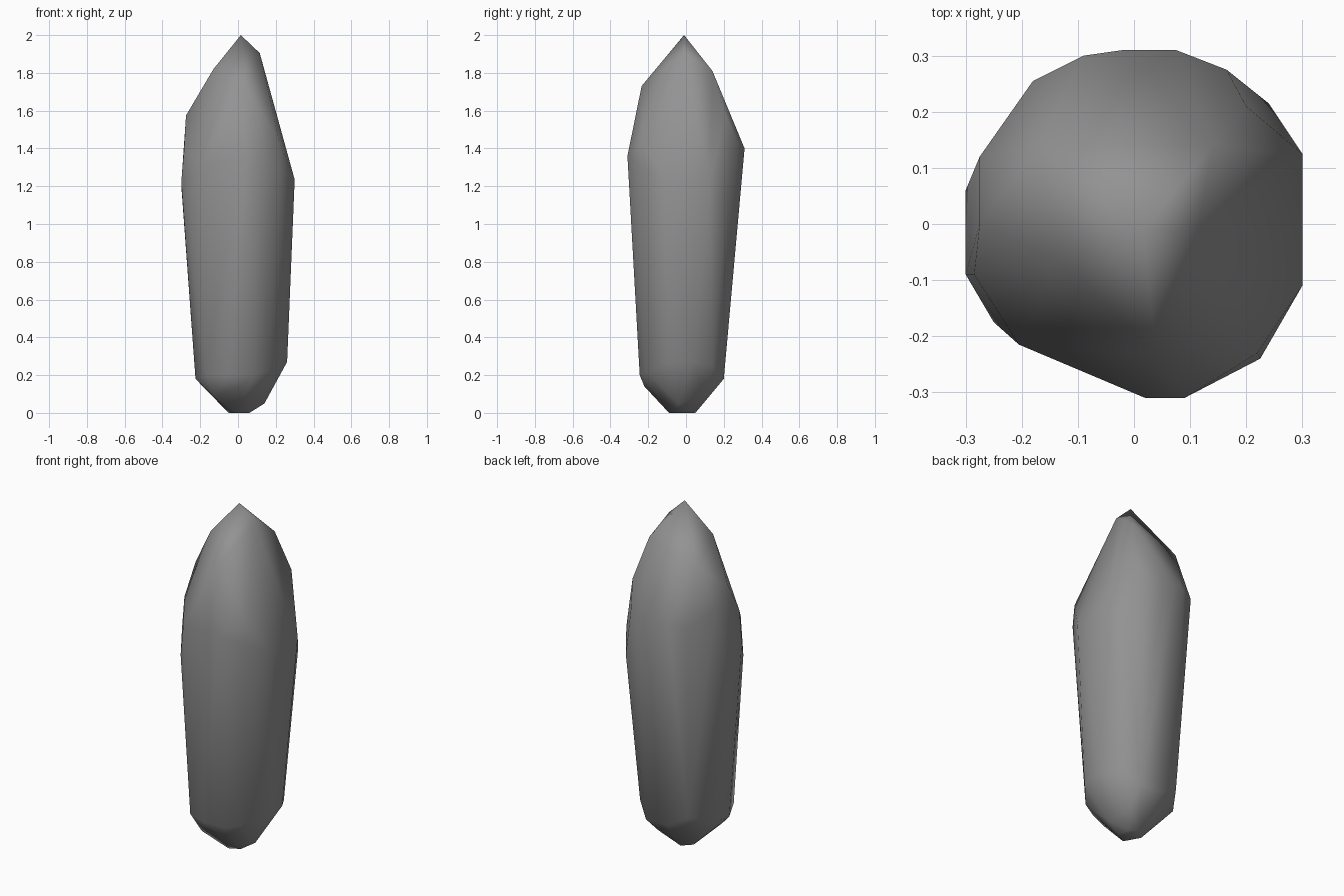
import bpy, bmesh, math

# Crystal corners, from the pointed tip down to the small foot
tip = [(0.015, -0.01, 2.0), (0.115, -0.01, 1.905), (0.14, 0.14, 1.81),
       (-0.13, -0.065, 1.82), (-0.17, 0.14, 1.72), (0.04, -0.235, 1.73)]
shoulder = [(-0.275, 0.12, 1.48), (-0.275, 0.0, 1.575), (0.20, 0.21, 1.575),
            (-0.09, 0.30, 1.42), (-0.285, -0.09, 1.40), (0.22, -0.23, 1.43)]
girdle = [(-0.30, 0.06, 1.20), (-0.30, -0.09, 1.22), (-0.18, 0.255, 1.40),
          (-0.02, 0.31, 1.40), (0.075, 0.31, 1.40), (0.165, 0.275, 1.43),
          (0.24, 0.215, 1.12), (0.30, 0.125, 1.235), (0.30, -0.11, 1.235),
          (0.225, -0.24, 1.30), (0.09, -0.31, 1.36), (0.02, -0.31, 1.36),
          (-0.205, -0.215, 1.30), (-0.25, -0.175, 1.10)]
lower = [(-0.225, -0.08, 0.18), (-0.22, 0.06, 0.20), (-0.14, 0.18, 0.25),
         (-0.02, 0.20, 0.18), (0.12, 0.20, 0.18), (0.20, 0.14, 0.25),
         (0.26, 0.04, 0.27), (0.26, -0.10, 0.27), (0.16, -0.21, 0.22),
         (0.08, -0.245, 0.20), (-0.05, -0.245, 0.20), (-0.17, -0.20, 0.20)]
foot = [(0.14, -0.04, 0.05), (0.02, -0.22, 0.14), (-0.13, -0.15, 0.09),
        (0.11, 0.10, 0.08), (0.06, 0.02, 0.0), (0.06, -0.06, 0.0),
        (0.0, 0.05, 0.0), (-0.05, 0.0, 0.0), (0.0, -0.09, 0.0)]

# Wrap a convex hull around the corners and merge near-flat triangles
bm = bmesh.new()
for co in tip + shoulder + girdle + lower + foot:
    bm.verts.new(co)
bmesh.ops.convex_hull(bm, input=bm.verts)
bmesh.ops.delete(bm, geom=[v for v in bm.verts if not v.link_faces], context='VERTS')
bmesh.ops.dissolve_limit(bm, angle_limit=math.radians(3), verts=bm.verts, edges=bm.edges)
bmesh.ops.recalc_face_normals(bm, faces=bm.faces)
for f in bm.faces:
    f.smooth = True
mesh = bpy.data.meshes.new("crystal")
bm.to_mesh(mesh)
bm.free()
bpy.context.collection.objects.link(bpy.data.objects.new("crystal", mesh))

# Dark grey stone
stone = bpy.data.materials.new("dark_stone")
stone.diffuse_color = (0.29, 0.29, 0.29, 1)
mesh.materials.append(stone)
